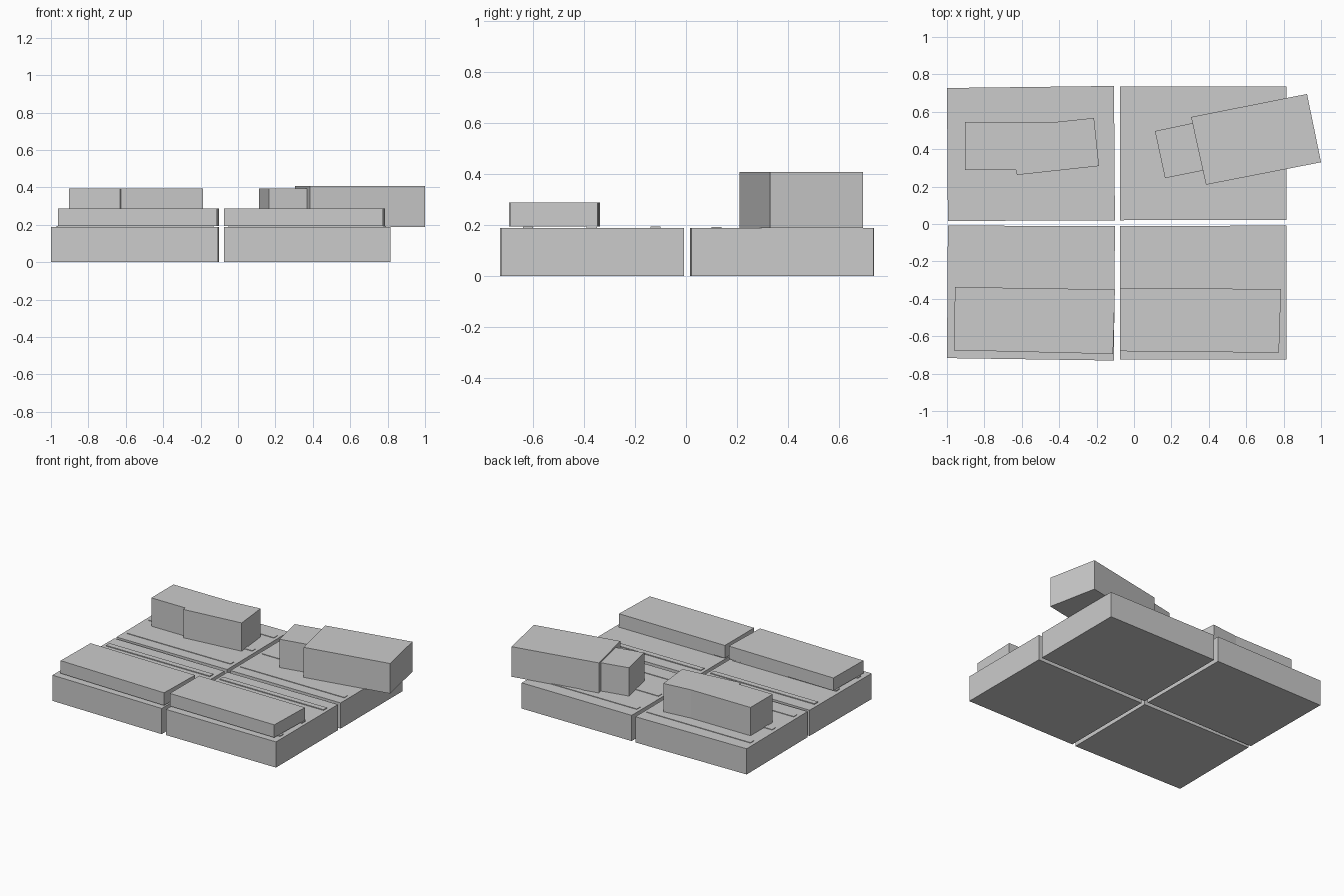
import bpy
import bmesh

if "Cube" in bpy.data.objects:
    bpy.data.objects.remove(bpy.data.objects["Cube"])

# One plain grey for the whole massing model
grey = bpy.data.materials.new("plain grey")
grey.diffuse_color = (0.6, 0.6, 0.6, 1.0)
grey.use_nodes = True
grey.node_tree.nodes["Principled BSDF"].inputs["Base Color"].default_value = grey.diffuse_color


def prism(name, outline, z0, z1):
    """Extrude a footprint outline from z0 to z1."""
    bm = bmesh.new()
    base = bm.faces.new([bm.verts.new((x, y, z0)) for x, y in outline])
    top = bmesh.ops.extrude_face_region(bm, geom=[base], use_keep_orig=True)
    verts = [g for g in top["geom"] if isinstance(g, bmesh.types.BMVert)]
    bmesh.ops.translate(bm, vec=(0, 0, z1 - z0), verts=verts)
    bmesh.ops.recalc_face_normals(bm, faces=bm.faces)
    mesh = bpy.data.meshes.new(name)
    bm.to_mesh(mesh)
    bm.free()
    mesh.materials.append(grey)
    obj = bpy.data.objects.new(name, mesh)
    bpy.context.collection.objects.link(obj)
    return obj


SLAB = 0.188

# Four base slabs separated by narrow gaps
prism("base_back_left", [(-1, .727), (-.107, .738), (-.102, .02), (-.995, .016)], 0, SLAB)
prism("base_front_left", [(-.995, -.008), (-.102, -.012), (-.107, -.73), (-1, -.717)], 0, SLAB)
prism("base_back_right", [(-.075, .735), (.815, .735), (.815, .022), (-.075, .02)], 0, SLAB)
prism("base_front_right", [(-.075, -.012), (.815, -.008), (.815, -.725), (-.075, -.725)], 0, SLAB)

# Thin strips running along every slab
for side, x0, x1 in (("left", -.97, -.13), ("right", -.05, .79)):
    for row, ys, top in (("front", (-.62, -.37, -.12), .194), ("back", (.12, .37, .62), .192)):
        for i, y in enumerate(ys):
            prism(f"strip_{row}_{side}_{i}",
                  [(x0, y - .02), (x1, y - .02), (x1, y + .02), (x0, y + .02)], SLAB - .002, top)

# Low front platforms resting on the strips
prism("platform_left", [(-.957, -.337), (-.102, -.35), (-.112, -.695), (-.963, -.675)], .195, .288)
prism("platform_right", [(-.075, -.342), (.786, -.348), (.775, -.688), (-.075, -.68)], .195, .288)

# Bent back block
prism("block_left", [(-.904, .545), (-.422, .545), (-.214, .567), (-.187, .31),
                     (-.626, .262), (-.631, .289), (-.904, .289)], SLAB, .395)

# Rotated back block with its smaller annexe
prism("block_right_small", [(.112, .497), (.34, .545), (.39, .29), (.166, .245)], SLAB, .395)
prism("block_right_large", [(.305, .572), (.925, .695), (1, .33), (.385, .21)], SLAB, .408)
